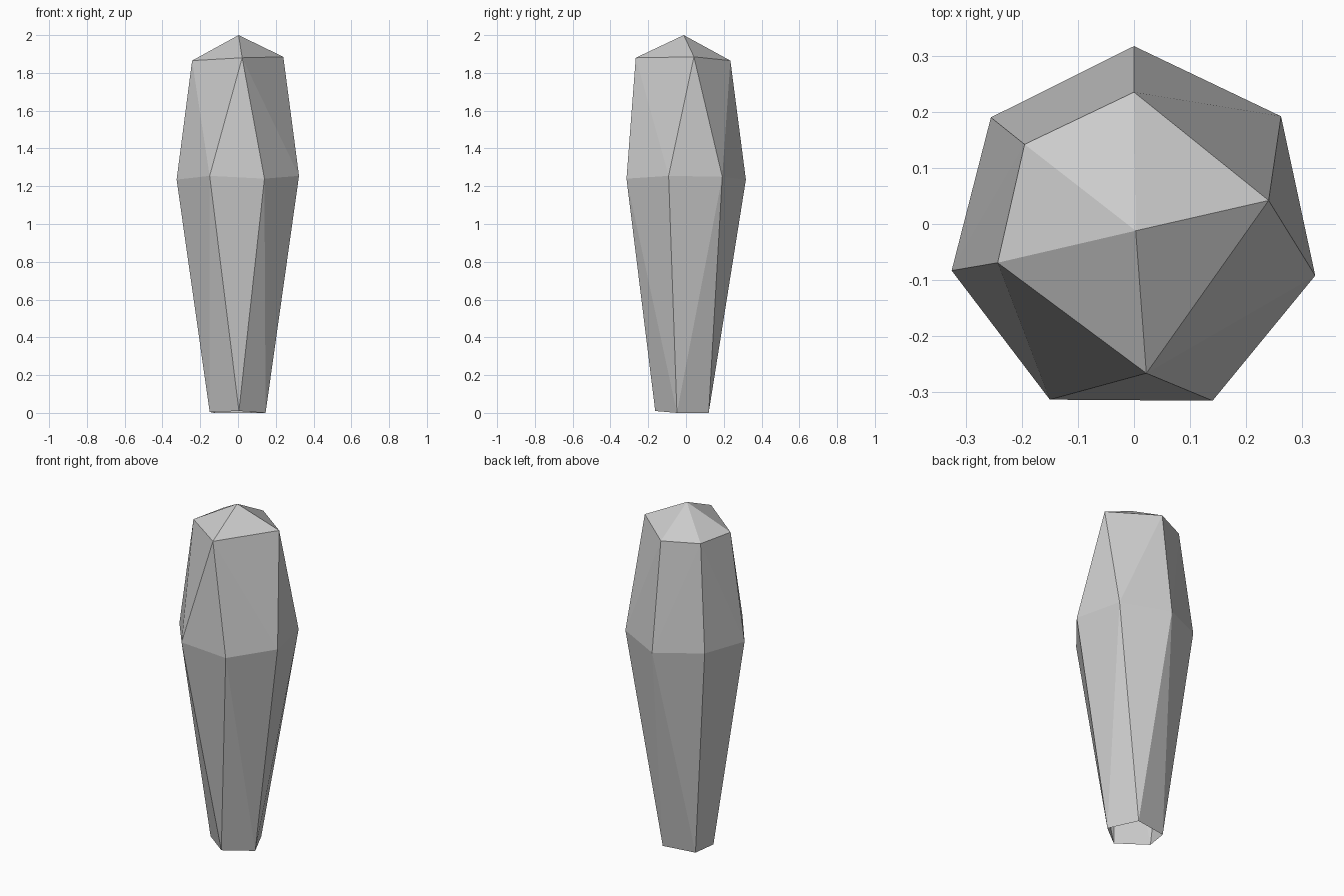
import bpy
import bmesh

cube = bpy.data.objects.get("Cube")
if cube:
    bpy.data.objects.remove(cube, do_unlink=True)

# One stone grey for the whole shard
stone = bpy.data.materials.new("stone_grey")
stone.use_nodes = True
grey = (0.6, 0.6, 0.6, 1)
stone.diffuse_color = grey
stone.node_tree.nodes["Principled BSDF"].inputs["Base Color"].default_value = grey

bm = bmesh.new()


def ring(points):
    return [bm.verts.new(p) for p in points]


# Rings run counter-clockwise from the back
waist = ring([(0, .317, 1.235), (-.255, .19, 1.25), (-.325, -.083, 1.235),
              (-.15, -.313, 1.255), (.14, -.315, 1.24),
              (.323, -.092, 1.255), (.262, .192, 1.25)])
shoulder = ring([(0, .235, 1.865), (-.195, .142, 1.865), (-.243, -.069, 1.865),
                 (.022, -.266, 1.88), (.24, .042, 1.885)])
foot = ring([(.068, .12, 0), (-.125, .09, 0), (-.15, -.042, .005),
             (.005, -.163, .01), (.146, -.048, 0)])
apex = bm.verts.new((.003, -.012, 2))

# Which shoulder or foot corner each waist corner joins
upper = [shoulder[k] for k in (0, 1, 2, 3, 3, 4, 4)]
lower = [foot[k] for k in (0, 1, 2, 3, 3, 4, 0)]


def panel(a, b, c, d):
    """Fill a side, folding a quad outward along its convex diagonal."""
    corners = list(dict.fromkeys((a, b, c, d)))
    if len(corners) == 3:
        bm.faces.new(corners)
        return
    normal = (b.co - a.co).cross(c.co - a.co)
    if normal.dot(d.co - a.co) > 0:
        tris = ((a, b, d), (b, c, d))
    else:
        tris = ((a, b, c), (a, c, d))
    for tri in tris:
        bm.faces.new(tri)


# Side panels above and below the waist; the foot stays open
for i in range(len(waist)):
    j = (i + 1) % len(waist)
    panel(waist[i], waist[j], upper[j], upper[i])
    panel(lower[i], lower[j], waist[j], waist[i])

# Pointed cap
for i in range(len(shoulder)):
    bm.faces.new((shoulder[i], shoulder[(i + 1) % len(shoulder)], apex))

mesh = bpy.data.meshes.new("stone_shard")
bm.to_mesh(mesh)
bm.free()
mesh.materials.append(stone)
shard = bpy.data.objects.new("stone_shard", mesh)
bpy.context.collection.objects.link(shard)
